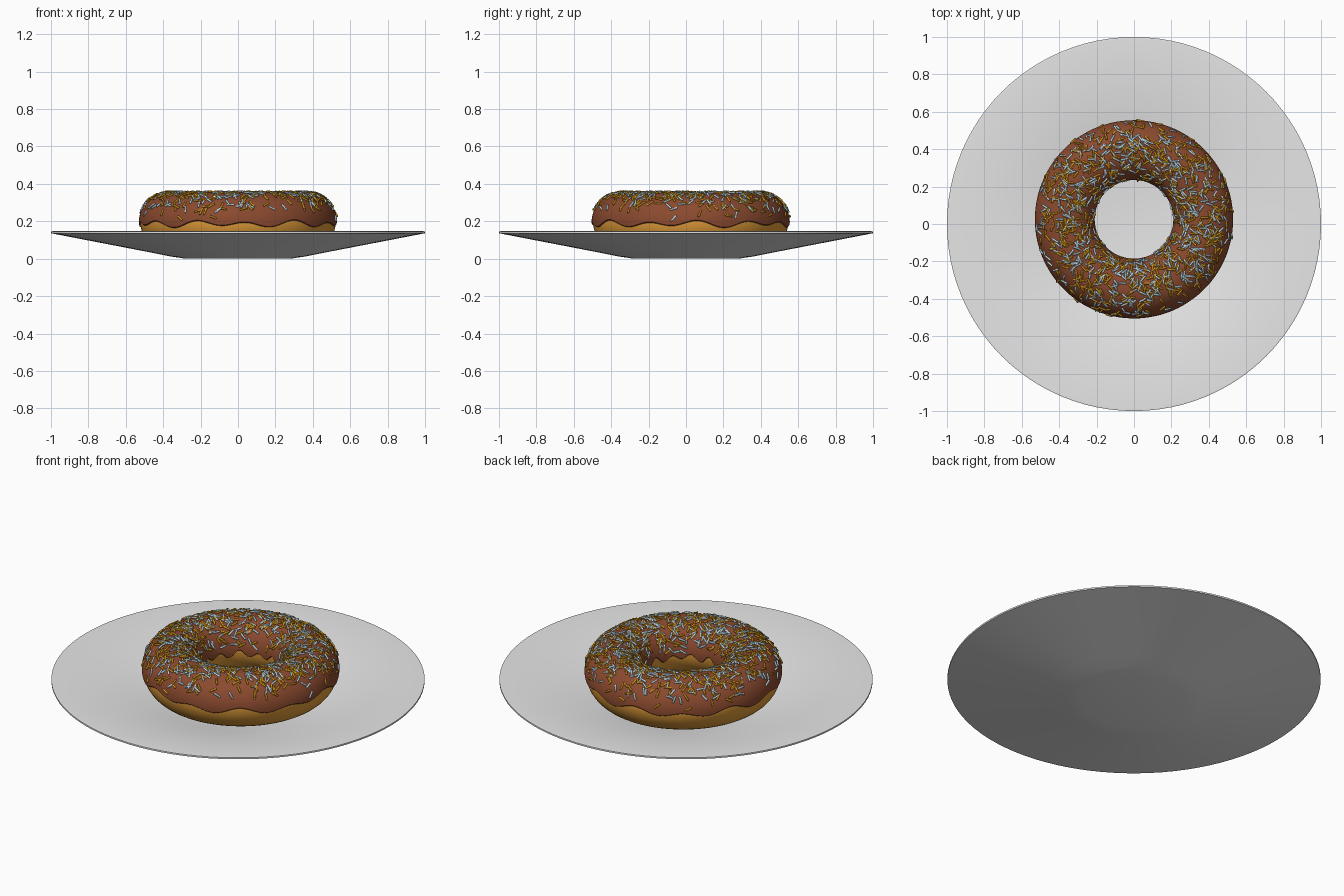
import bpy, math, random
from mathutils import Vector, Matrix

if "Cube" in bpy.data.objects:
    bpy.data.objects.remove(bpy.data.objects["Cube"])

random.seed(7)
CENTRE = Vector((0.0, 0.025, 0.195))   # middle of the doughnut ring
MAJOR, DOUGH_R, ICING_R = 0.37, 0.152, 0.16


def material(name, rgb):
    m = bpy.data.materials.new(name)
    m.diffuse_color = (*rgb, 1)
    m.use_nodes = True
    m.node_tree.nodes["Principled BSDF"].inputs["Base Color"].default_value = m.diffuse_color
    return m


white = material("plate white", (0.8, 0.8, 0.8))
tan = material("dough tan", (0.72, 0.32, 0.04))
brown = material("chocolate brown", (0.26, 0.068, 0.028))
gold = material("sprinkle gold", (0.62, 0.29, 0.01))
blue = material("sprinkle pale blue", (0.50, 0.68, 0.76))


def make(name, verts, faces, mat, angle=40):
    me = bpy.data.meshes.new(name)
    me.from_pydata(verts, [], faces)
    me.materials.append(mat)
    ob = bpy.data.objects.new(name, me)
    bpy.context.collection.objects.link(ob)
    bpy.ops.object.select_all(action='DESELECT')
    ob.select_set(True)
    bpy.context.view_layer.objects.active = ob
    bpy.ops.object.shade_smooth_by_angle(angle=math.radians(angle))
    return ob


def ring_point(theta, phi, r):
    # phi: 0 = outward, 90 degrees = up, 180 = towards the hole
    d = MAJOR + r * math.cos(phi)
    return CENTRE + Vector((d * math.cos(theta), d * math.sin(theta), r * math.sin(phi)))


def sweep(name, section, n, mat, closed):
    # section(theta) gives the points of the cross-section at that angle
    verts = []
    for i in range(n):
        verts += section(2 * math.pi * i / n)
    k = len(verts) // n
    faces = []
    for i in range(n):
        a, b = i * k, ((i + 1) % n) * k
        for j in range(k if closed else k - 1):
            q = (j + 1) % k
            faces.append((a + j, b + j, b + q, a + q))
    return make(name, verts, faces, mat)


# plate: lathed dish, from underside to inside
PLATE = [(0.001, 0), (0.28, 0), (0.36, 0.012), (0.45, 0.03), (1.0, 0.136), (1.0, 0.145),
         (0.99, 0.147), (0.45, 0.043), (0.36, 0.026), (0.28, 0.014), (0.001, 0.012)]
sweep("plate", lambda t: [Vector((r * math.cos(t), r * math.sin(t), z)) for r, z in PLATE],
      96, white, True)

# dough ring
sweep("dough", lambda t: [ring_point(t, 2 * math.pi * j / 40, DOUGH_R) for j in range(40)],
      96, tan, True)


# icing: upper shell with wavy outer and inner edges and a rounded lip
def outer_edge(t):
    return math.radians(-4 + 5 * math.sin(12 * t + 0.6) + 2.5 * math.sin(7 * t + 2))


def inner_edge(t):
    return math.pi + math.radians(5 + 6 * math.sin(13 * t + 1) + 2.5 * math.sin(8 * t))


def icing_section(t):
    a, b, m = outer_edge(t), inner_edge(t), 32
    pts = [ring_point(t, a + 0.02, DOUGH_R - 0.004), ring_point(t, a, DOUGH_R + 0.003)]
    pts += [ring_point(t, a + 0.03 + (b - a - 0.06) * j / m, ICING_R) for j in range(m + 1)]
    pts += [ring_point(t, b, DOUGH_R + 0.003), ring_point(t, b - 0.02, DOUGH_R - 0.004)]
    return pts


sweep("icing", icing_section, 192, brown, False)

# sprinkles: little rods lying on the icing, thickest on top
ROD = [(-0.021, 0.0032), (-0.0185, 0.0055), (0.0185, 0.0055), (0.021, 0.0032)]
SIDES = 6


def add_rod(verts, faces):
    while True:
        phi = random.uniform(0.1, math.pi - 0.1)
        if random.random() < math.sin(phi) ** 1.6:
            break
    theta = random.uniform(0, 2 * math.pi)
    pos = ring_point(theta, phi, ICING_R + 0.002)
    normal = (pos - ring_point(theta, 0, 0)).normalized()
    along = Vector((-math.sin(theta), math.cos(theta), 0))
    axis = Matrix.Rotation(random.uniform(0, math.pi), 3, normal) @ along
    axis = (axis + normal * random.uniform(-0.2, 0.2)).normalized()
    u = axis.cross(normal).normalized()
    w = axis.cross(u)
    s = len(verts)
    for h, r in ROD:
        for k in range(SIDES):
            a = 2 * math.pi * k / SIDES
            verts.append(pos + axis * h + (u * math.cos(a) + w * math.sin(a)) * r)
    for i in range(len(ROD) - 1):
        for k in range(SIDES):
            q = (k + 1) % SIDES
            b = s + i * SIDES
            faces.append((b + k, b + q, b + SIDES + q, b + SIDES + k))
    faces.append(tuple(s + k for k in reversed(range(SIDES))))
    faces.append(tuple(s + (len(ROD) - 1) * SIDES + k for k in range(SIDES)))


for name, mat, count in (("gold_sprinkles", gold, 650), ("pale_blue_sprinkles", blue, 600)):
    verts, faces = [], []
    for _ in range(count):
        add_rod(verts, faces)
    make(name, verts, faces, mat, 65)
